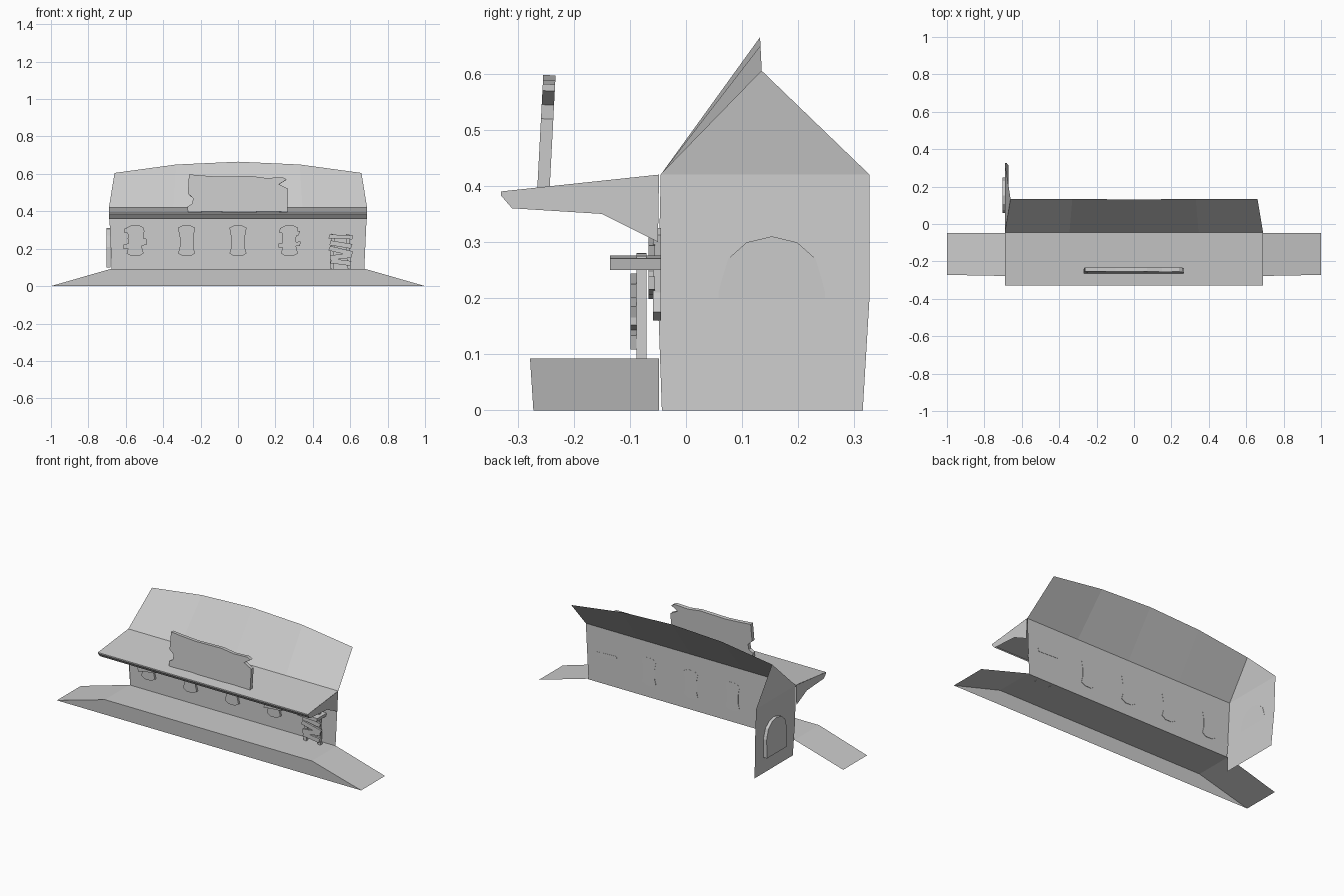
import bpy
from math import radians, cos, sin, pi
from mathutils import Matrix, Vector


def mesh(name, verts, faces):
    me = bpy.data.meshes.new(name)
    me.from_pydata(verts, [], faces)
    me.update()
    ob = bpy.data.objects.new(name, me)
    bpy.context.collection.objects.link(ob)
    return ob


def loft(name, a, b):
    """Strip of quads between two equally long point rows."""
    n = len(a)
    return mesh(name, a + b, [(i, i + 1, n + i + 1, n + i) for i in range(n - 1)])


def slab(name, outline, depth, place):
    """Closed outline in local XZ, extruded along local Y by depth, then placed."""
    n = len(outline)
    v = [place @ Vector((x, y, z)) for y in (0, depth) for x, z in outline]
    f = [tuple(range(n)), tuple(range(2 * n - 1, n - 1, -1))]
    f += [(i, i + n, (i + 1) % n + n, (i + 1) % n) for i in range(n)]
    return mesh(name, v, f)


def plank(name, x, y, z, length, height, depth, tilt):
    """Nailed-on board with slightly skewed ends, centred at x, z."""
    l, h = length / 2, height / 2
    out = [(-l, -h), (l * 0.94, -h * 0.9), (l, h), (-l * 0.95, h * 0.9)]
    place = Matrix.Translation((x, y, z)) @ Matrix.Rotation(radians(-tilt), 4, 'Y')
    return slab(name, out, depth, place)


# Raised walkway: open shell with a ramp at each end
xs = [(-1, 0), (-0.68, 0.092), (0.68, 0.092), (1, 0)]
loft("walkway_top", [(x, -0.272 - z * 0.065, z) for x, z in xs],
     [(x, -0.048, z) for x, z in xs])
mesh("walkway_front", [(x, -0.272 - z * 0.065, z) for x, z in xs], [(0, 3, 2, 1)])

# Front wall
loft("front_wall", [(-0.675, -0.048, 0.09), (0.675, -0.048, 0.09)],
     [(-0.69, -0.045, 0.42), (0.69, -0.045, 0.42)])

# Gable end wall, leaning slightly
gable = [(-0.043, 0, -0.672), (0.315, 0, -0.672), (0.327, 0.2, -0.682), (0.327, 0.42, -0.69),
         (0.135, 0.605, -0.66), (-0.045, 0.42, -0.69), (-0.05, 0.2, -0.682)]
mesh("end_wall", [(x, y, z) for y, z, x in gable],
     [(0, 6, 2, 1), (6, 5, 3, 2), (5, 4, 3)])

# Arched panel on the end wall
arch = [(0.062, 0.10), (0.245, 0.10), (0.248, 0.21)]
arch += [(0.153 + 0.09 * cos(t * pi / 6), 0.23 + 0.08 * sin(t * pi / 6)) for t in range(7)]
arch += [(0.058, 0.21)]
slab("arched_panel", arch, 0.022, Matrix.Translation((-0.682, 0, 0)) @ Matrix.Rotation(pi / 2, 4, 'Z'))

# Single front roof slope with a bowed ridge
N = 4
t = [i / N * 2 - 1 for i in range(N + 1)]
loft("front_roof", [(0.69 * k, -0.045, 0.42) for k in t],
     [(0.66 * k, 0.135 - 0.003 * (1 - k * k), 0.605 + 0.06 * (1 - k * k)) for k in t])

# Porch canopy: top sheet with folded front edge, and end gussets
prof = [(-0.045, 0.421), (-0.33, 0.39), (-0.33, 0.383), (-0.31, 0.36)]
loft("canopy", [(-0.69, y, z) for y, z in prof], [(0.69, y, z) for y, z in prof])
loft("canopy_underside", [(-0.69, -0.05, 0.407), (0.69, -0.05, 0.407)],
     [(-0.69, -0.33, 0.383), (0.69, -0.33, 0.383)])
gusset = [(-0.048, 0.42), (-0.33, 0.39), (-0.33, 0.383), (-0.31, 0.36), (-0.15, 0.35), (-0.05, 0.30)]
for side, x in (("left", -0.69), ("right", 0.69)):
    mesh("canopy_gusset_" + side, [(x, y, z) for y, z in gusset], [(0, 1, 2, 3, 4, 5)])

# Weathered blank board standing on the canopy
board = [(-0.268, 0.0), (-0.13, 0.005), (0.0, -0.002), (0.13, 0.004), (0.265, 0.002),
         (0.268, 0.125), (0.22, 0.15), (0.26, 0.175), (0.24, 0.187), (0.15, 0.183),
         (0.07, 0.194), (-0.1, 0.19), (-0.2, 0.197), (-0.262, 0.203), (-0.268, 0.10),
         (-0.24, 0.075), (-0.245, 0.045), (-0.27, 0.03)]
slab("roof_board", board, 0.022,
     Matrix.Translation((0, -0.265, 0.395)) @ Matrix.Rotation(radians(-3), 4, 'X'))

# Window panels along the front wall
half = [(0.02, 0.16), (0.045, 0.175), (0.036, 0.21), (0.036, 0.26), (0.046, 0.312), (0.02, 0.325)]
pane = half + [(-x, z) for x, z in reversed(half)]
for i, x in enumerate((-0.55, -0.275, 0, 0.275)):
    slab("window_%d" % i, pane, 0.014, Matrix.Translation((x, -0.059, 0)))

# Boards nailed over two windows
for x, z, l, h, tilt in ((-0.55, 0.222, 0.13, 0.026, 10), (-0.54, 0.252, 0.10, 0.022, -12),
                         (-0.555, 0.292, 0.11, 0.024, -6), (-0.53, 0.272, 0.05, 0.04, 5),
                         (0.275, 0.222, 0.12, 0.024, 4), (0.275, 0.29, 0.11, 0.026, -10)):
    plank("window_board", x, -0.067, z, l, h, 0.012, tilt)

# Boarded doorway: posts, lintel shelf and cross boards
for x, tilt in ((0.505, 87), (0.59, 92)):
    plank("door_post", x, -0.088, 0.185, 0.19, 0.02, 0.018, tilt)
plank("door_lintel", 0.55, -0.135, 0.263, 0.13, 0.022, 0.09, -3)
for z, l, tilt in ((0.128, 0.11, -8), (0.158, 0.12, 6), (0.188, 0.13, -14), (0.222, 0.12, -10)):
    plank("door_board", 0.55, -0.099, z, l, 0.027, 0.011, tilt)
